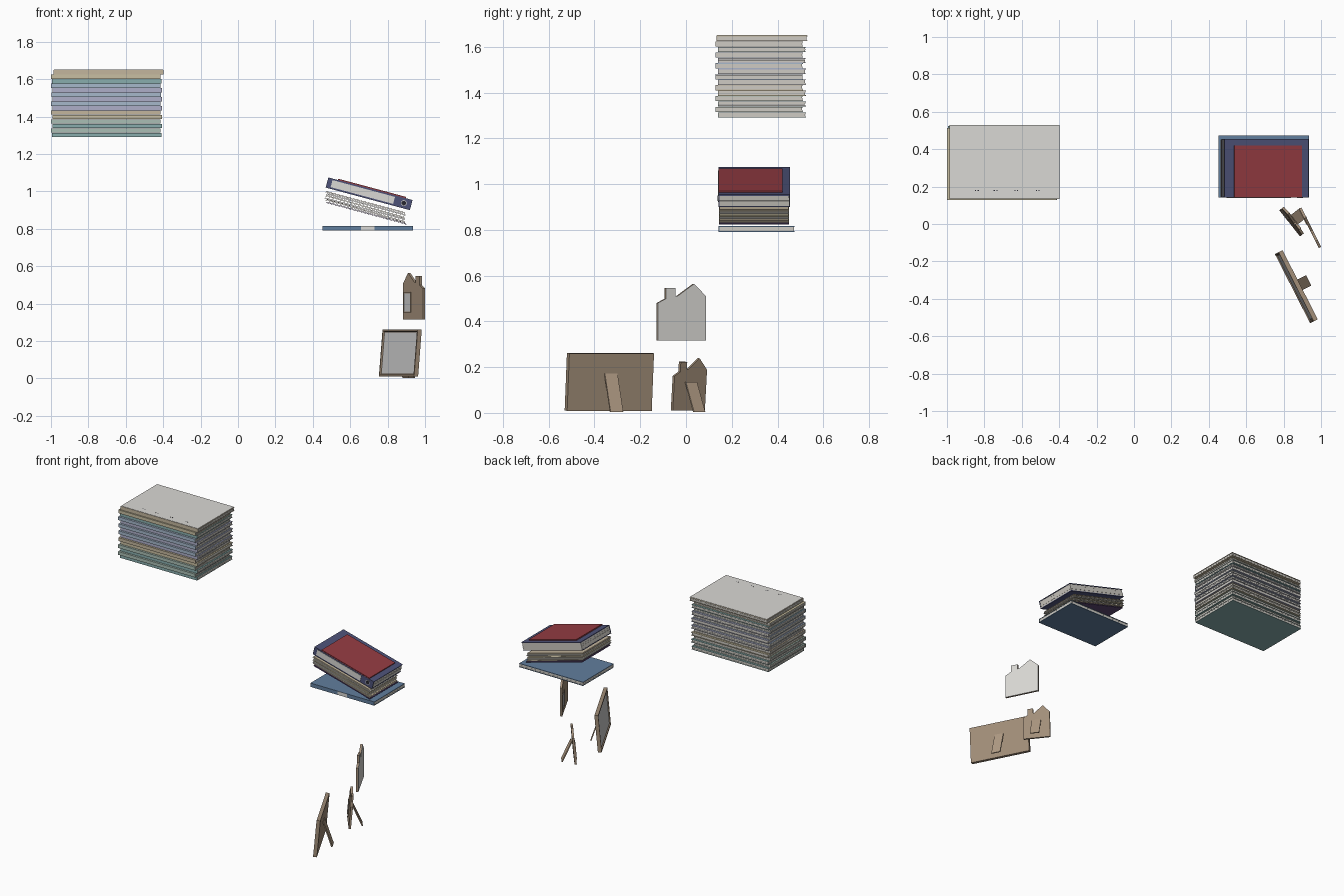
import bpy, bmesh, math, random
from mathutils import Matrix, Vector

if "Cube" in bpy.data.objects:
    bpy.data.objects.remove(bpy.data.objects["Cube"])

random.seed(4)
R = math.radians
MATS = {}
COL = {
    "brown": (0.36, 0.27, 0.19), "tan": (0.45, 0.34, 0.24), "glass": (0.55, 0.58, 0.57),
    "paper": (0.62, 0.60, 0.55), "white": (0.70, 0.69, 0.66), "red": (0.30, 0.045, 0.055),
    "navy": (0.075, 0.085, 0.19), "blue": (0.12, 0.21, 0.34), "dark": (0.02, 0.02, 0.03),
    "beige": (0.55, 0.47, 0.34), "teal": (0.25, 0.42, 0.42), "mint": (0.40, 0.52, 0.46),
    "sand": (0.58, 0.52, 0.36), "lilac": (0.42, 0.43, 0.58), "sky": (0.38, 0.48, 0.60),
    "plum": (0.10, 0.06, 0.16), "metal": (0.5, 0.5, 0.5),
}


def mat(key):
    if key not in MATS:
        m = bpy.data.materials.new(key)
        m.diffuse_color = (*COL[key], 1)
        m.use_nodes = True
        m.node_tree.nodes["Principled BSDF"].inputs["Base Color"].default_value = m.diffuse_color
        MATS[key] = m
    return MATS[key]


def finish(name, bm, key, M):
    bmesh.ops.recalc_face_normals(bm, faces=bm.faces)
    bm.transform(M)
    me = bpy.data.meshes.new(name)
    bm.to_mesh(me)
    bm.free()
    me.materials.append(mat(key))
    ob = bpy.data.objects.new(name, me)
    bpy.context.collection.objects.link(ob)
    return ob


def add_box(bm, lo, hi):
    c = [(a + b) / 2 for a, b in zip(lo, hi)]
    s = [b - a for a, b in zip(lo, hi)]
    bmesh.ops.create_cube(bm, size=1, matrix=Matrix.Translation(c) @ Matrix.Diagonal((*s, 1)))


def boxes(name, key, M, *pairs):
    bm = bmesh.new()
    for lo, hi in pairs:
        add_box(bm, lo, hi)
    return finish(name, bm, key, M)


def prism(name, key, M, pts, offset):
    """Extrude a polygon of 3D points by an offset vector."""
    bm = bmesh.new()
    f = bm.faces.new([bm.verts.new(p) for p in pts])
    ext = bmesh.ops.extrude_face_region(bm, geom=[f], use_keep_orig=True)
    bmesh.ops.translate(bm, vec=offset, verts=[v for v in ext["geom"] if isinstance(v, bmesh.types.BMVert)])
    return finish(name, bm, key, M)


def place(x, y, z, lean=0, turn=0):
    return Matrix.Translation((x, y, z)) @ Matrix.Rotation(R(turn), 4, 'Z') @ Matrix.Rotation(R(lean), 4, 'Y')


def booklet(name, key, M, w, d, h, t, sheets=3, jit=0.003):
    """Cover folded round a front spine, with layers of pages inside. Origin at centre."""
    x, y, z = w / 2, d / 2, h / 2
    prof = [(-y, -z), (y, -z), (y, -z + t), (-y + t, -z + t),
            (-y + t, z - t), (y, z - t), (y, z), (-y, z)]
    prism(name + "_cover", key, M, [(-x, a, b) for a, b in prof], (w, 0, 0))
    step = (h - 2 * t) / sheets
    parts = []
    for i in range(sheets):
        j = random.uniform(0, jit)
        z0 = -z + t + i * step
        parts.append(((-x + 0.001 + j, -y + t, z0), (x - 0.001 - j, y - 0.002 - j, z0 + step * 0.97)))
    boxes(name + "_pages", "paper", M, *parts)


# ---- tall stack of booklets
colors = ["teal", "mint", "teal", "mint", "sand", "beige", "lilac", "sky",
          "lilac", "sky", "lilac", "sky", "teal", "sand"]
step = (1.624 - 1.29) / len(colors)
for i, c in enumerate(colors):
    s = (-1) ** i * 0.003
    M = place(-0.703 + s + random.uniform(-.002, .002), 0.326 + s * 2, 1.29 + (i + .5) * step)
    booklet(f"stack_booklet_{i}", c, M, 0.585, 0.384, step - 0.001, 0.0025)
booklet("top_booklet", "beige", place(-0.692, 0.332, 1.637), 0.588, 0.396, 0.024, 0.003)
top = [((-0.984, 0.136, 1.649), (-0.40, 0.528, 1.651))]
boxes("top_sheet", "white", Matrix(), *top)
boxes("staple_marks", "dark", Matrix(), *[
    ((x + dx - .003, 0.176, 1.65), (x + dx + .003, 0.182, 1.652))
    for x in (-0.84, -0.74, -0.63, -0.515) for dx in (-.007, .007)])

# ---- flat blue book at the bottom of the right pile
booklet("blue_book", "blue", place(0.693, 0.308, 0.803), 0.485, 0.332, 0.026, 0.004, 2, 0.002)
boxes("blue_book_label", "white", Matrix(), ((0.657, 0.141, 0.791), (0.73, 0.143, 0.815)))

# ---- tilted loose folders, each two thin leaves
for i in range(6):
    M = place(0.683 + random.uniform(-.006, .006), 0.298, 0.884 + i * 0.0115, 15.3 + random.uniform(-.5, .5))
    key = ["plum", "beige", "paper", "sand", "paper", "beige"][i]
    boxes(f"loose_folder_{i}", key, M,
          ((-.222, -.153, -.0035), (.222, .153, -.0015)), ((-.218, -.151, .001), (.218, .149, .0035)))

# ---- tilted binder with spine to the front
B = place(0.701, 0.298, 0.987, 15)
booklet("binder", "navy", B, 0.466, 0.314, 0.056, 0.005, 4, 0.002)
boxes("binder_red_cover", "red", B, ((-.18, -.156, .028), (.195, .123, .035)))
boxes("binder_spine_label", "white", B, ((-.208, -.159, -.019), (.138, -.156, .02)))
turned = Matrix.Translation((.192, -.1575, 0)) @ Matrix.Rotation(R(90), 4, 'X')
for name, key, r, h in (("finger_ring", "metal", .016, .003), ("finger_hole", "dark", .012, .004)):
    bm = bmesh.new()
    bmesh.ops.create_cone(bm, cap_ends=True, segments=20, radius1=r, radius2=r, depth=h, matrix=turned)
    finish(name, bm, key, B)


# ---- picture frames: local x points to the back, local y along the width
def stand(name, M, top, width):
    h = width / 2
    pts = [(.009 + top * .075, -h, top), (.016 + top * .075, -h, top), (.085, -h, 0), (.077, -h, 0)]
    prism(name, "tan", M, pts, (0, width, 0))


def house(name, M, width, height, thick, white_back=False):
    # gabled outline with chimney, in units of width and height
    prof = [(0, 0), (0, .66), (.17, .74), (.17, .93), (.37, .93), (.37, .79),
            (.42, .79), (.75, 1), (1, .78), (1, 0)]
    pts = [(-thick / 2, (u - .5) * width, v * height) for u, v in prof]
    prism(name, "brown", M, pts, (thick, 0, 0))
    if white_back:
        prism(name + "_backing", "white", M, [(thick / 2, p[1], p[2]) for p in pts], (.002, 0, 0))
    y0, y1, z0, z1 = .13 * width, .46 * width, .17 * height, .56 * height
    boxes(name + "_window", "glass", M, ((-thick / 2 - .001, y0, z0), (-thick / 2 + .002, y1, z1)))
    e, a, b = .006, -thick / 2 - .004, -thick / 2 + .001
    boxes(name + "_window_trim", "brown", M,
          ((a, y0 - e, z0 - e), (b, y0, z1 + e)), ((a, y1, z0 - e), (b, y1 + e, z1 + e)),
          ((a, y0, z0 - e), (b, y1, z0)), ((a, y0, z1), (b, y1, z1 + e)))


# large rectangular frame with sloped inner border
F = place(0.858, -0.34, 0.01, 5, 27)
bm = bmesh.new()
add_box(bm, (-.012, -.2075, 0), (.012, .2075, .252))
front = min(bm.faces, key=lambda f: f.calc_center_median().x)
bmesh.ops.inset_region(bm, faces=[front], thickness=.012)
bmesh.ops.inset_region(bm, faces=[front], thickness=.006, depth=-.007)
finish("large_frame", bm, "brown", F)
boxes("large_frame_glass", "glass", F, ((-.006, -.19, .017), (-.004, .19, .235)))
stand("large_frame_stand", place(0.858, -0.34, 0.003, 0, 27), .17, .062)

# small house frame with stand, and the plain house plate above it
house("house_frame", place(0.838, 0.008, 0.01, 5, 38), .178, .23, .014)
stand("house_frame_stand", place(0.838, 0.008, 0.003, 0, 38), .132, .062)
house("upper_house_frame", place(0.941, -0.021, 0.316, 0, 26.5), .236, .248, .012, True)
